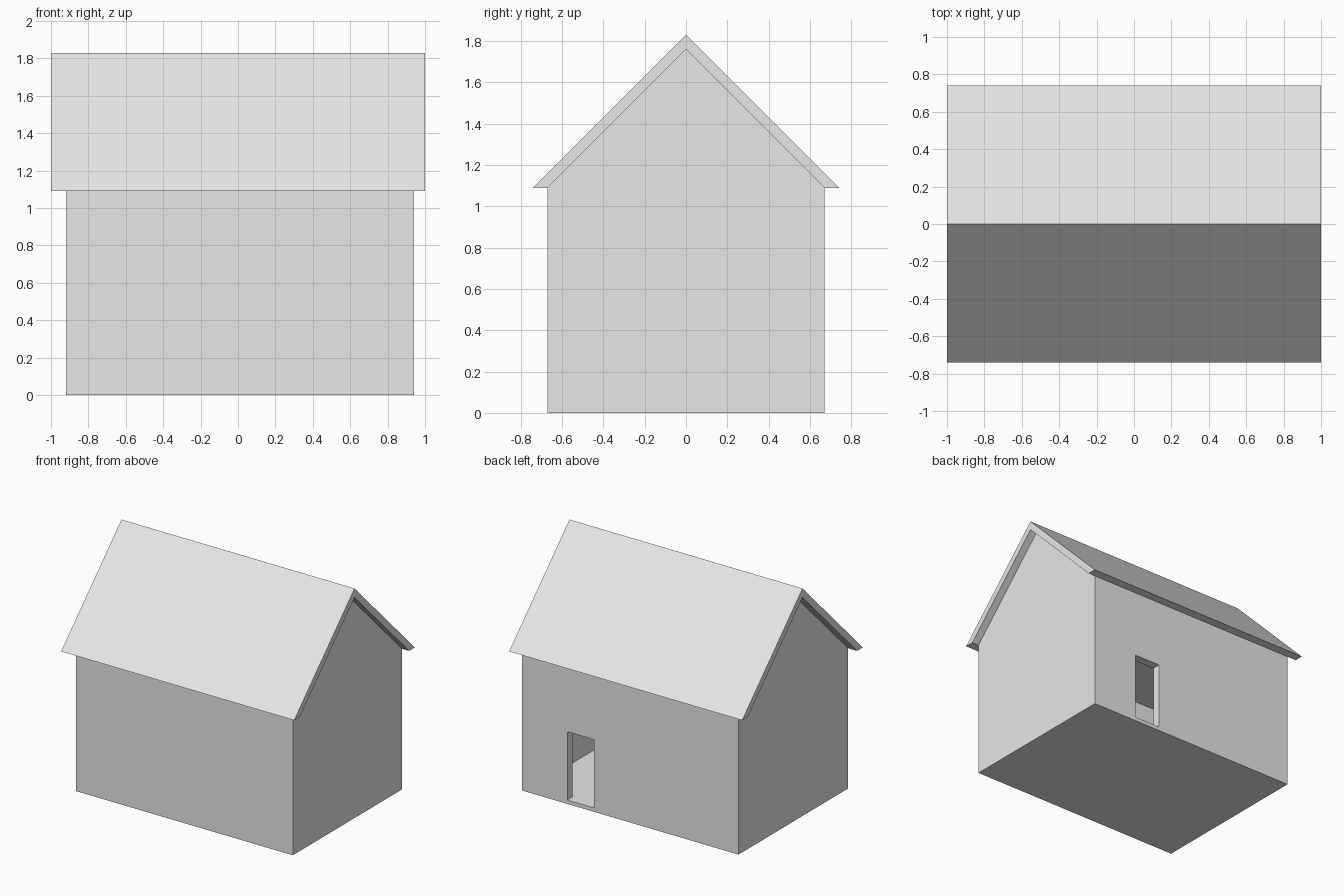
import bpy
import bmesh

cube = bpy.data.objects.get("Cube")
if cube:
    bpy.data.objects.remove(cube, do_unlink=True)

# Single plain grey for the whole house
grey = bpy.data.materials.new("plain_grey")
grey.use_nodes = True
GREY = (0.8, 0.8, 0.8, 1.0)
grey.diffuse_color = GREY
grey.node_tree.nodes["Principled BSDF"].inputs["Base Color"].default_value = GREY

WALL_Y = 0.67            # half depth of the walls
EAVE_Y = 0.74            # half depth of the roof
EAVE_Z = 1.09            # eave height
WALL_X = (-0.92, 0.94)   # gable end positions
THICK = 0.067            # wall thickness
FLOOR = 0.03             # floor slab thickness


def prism(name, profile, x0, x1):
    """Extrude a (y, z) profile along x from x0 to x1."""
    bm = bmesh.new()
    face = bm.faces.new([bm.verts.new((x0, y, z)) for y, z in profile])
    out = bmesh.ops.extrude_face_region(bm, geom=[face])
    moved = [g for g in out["geom"] if isinstance(g, bmesh.types.BMVert)]
    bmesh.ops.translate(bm, verts=moved, vec=(x1 - x0, 0, 0))
    bmesh.ops.recalc_face_normals(bm, faces=bm.faces)
    mesh = bpy.data.meshes.new(name)
    bm.to_mesh(mesh)
    bm.free()
    mesh.materials.append(grey)
    obj = bpy.data.objects.new(name, mesh)
    bpy.context.collection.objects.link(obj)
    return obj


def box(name, xs, ys, zs):
    profile = [(ys[0], zs[0]), (ys[1], zs[0]), (ys[1], zs[1]), (ys[0], zs[1])]
    return prism(name, profile, *xs)


def cut(target, cutter):
    mod = target.modifiers.new(cutter.name, 'BOOLEAN')
    mod.operation = 'DIFFERENCE'
    mod.solver = 'EXACT'
    mod.object = cutter
    cutter.hide_render = True
    cutter.hide_set(True)


# Gabled walls
ridge_inner = EAVE_Z + WALL_Y
walls = prism("walls", [(-WALL_Y, 0), (WALL_Y, 0), (WALL_Y, EAVE_Z),
                        (0, ridge_inner), (-WALL_Y, EAVE_Z)], *WALL_X)

# Hollow room with a flat ceiling, and the back doorway
inner_y = WALL_Y - THICK
room = box("room_cutter", (WALL_X[0] + THICK, WALL_X[1] - THICK),
           (-inner_y, inner_y), (FLOOR, 1.12))
door = box("doorway_cutter", (0.32, 0.55), (0.5, 0.8), (FLOOR, 0.56))
cut(walls, room)
cut(walls, door)

# Pitched roof slab with flat-cut eaves
prism("roof", [(EAVE_Y, EAVE_Z), (0, EAVE_Z + EAVE_Y), (-EAVE_Y, EAVE_Z),
               (-WALL_Y, EAVE_Z), (0, ridge_inner), (WALL_Y, EAVE_Z)], -1, 1)
